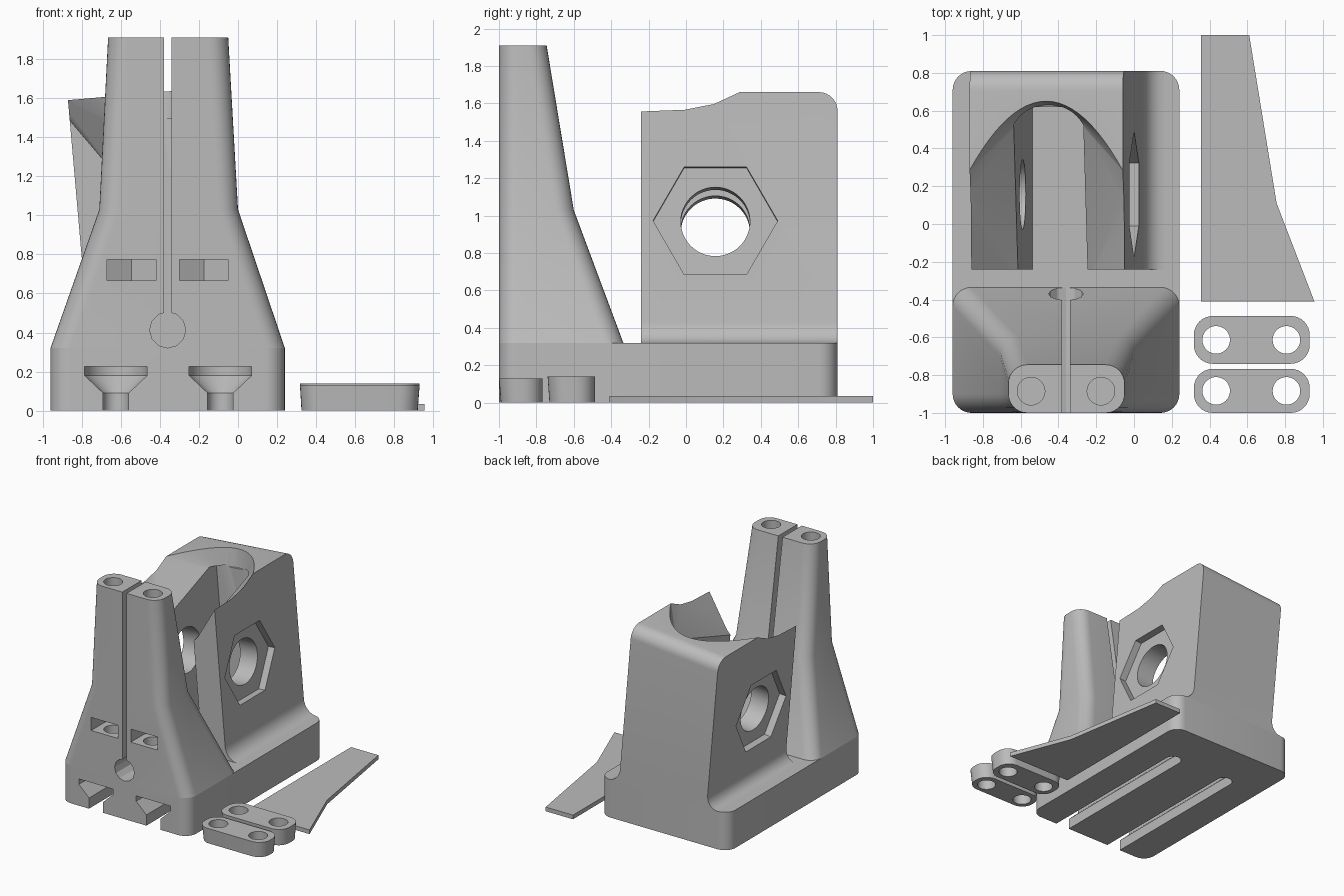
import bpy, bmesh, math
from mathutils import Matrix, Vector

if "Cube" in bpy.data.objects:
    bpy.data.objects.remove(bpy.data.objects["Cube"], do_unlink=True)

grey = bpy.data.materials.new("plain grey")
grey.use_nodes = True
grey.diffuse_color = (0.5, 0.5, 0.5, 1)
grey.node_tree.nodes["Principled BSDF"].inputs["Base Color"].default_value = (0.5, 0.5, 0.5, 1)


def finish(name, bm, matrix=None):
    if matrix:
        bm.transform(matrix)
    bmesh.ops.recalc_face_normals(bm, faces=bm.faces)
    mesh = bpy.data.meshes.new(name)
    bm.to_mesh(mesh)
    bm.free()
    mesh.materials.append(grey)
    ob = bpy.data.objects.new(name, mesh)
    bpy.context.collection.objects.link(ob)
    return ob


def loft(rings):
    """Closed solid through rings that have equal point counts."""
    bm = bmesh.new()
    loops = [[bm.verts.new(p) for p in ring] for ring in rings]
    n = len(loops[0])
    for a, b in zip(loops, loops[1:]):
        for i in range(n):
            bm.faces.new((a[i], a[(i + 1) % n], b[(i + 1) % n], b[i]))
    bm.faces.new(loops[0])
    bm.faces.new(loops[-1])
    return bm


def rounded(x0, x1, y0, y1, z, r=0.1, steps=8):
    ring = []
    corners = [(x1 - r, y1 - r), (x0 + r, y1 - r), (x0 + r, y0 + r), (x1 - r, y0 + r)]
    for k, (cx, cy) in enumerate(corners):
        for i in range(steps + 1):
            a = math.pi / 2 * (k + i / steps)
            ring.append((cx + r * math.cos(a), cy + r * math.sin(a), z))
    return ring


def rod(radius, length, center, axis="Z", sides=40, matrix=None, turn=0.0):
    bm = bmesh.new()
    bmesh.ops.create_cone(bm, cap_ends=True, segments=sides, radius1=radius,
                          radius2=radius, depth=length)
    spin = {"X": Matrix.Rotation(math.pi / 2, 4, "Y"),
            "Y": Matrix.Rotation(math.pi / 2, 4, "X"), "Z": Matrix()}[axis]
    bm.transform(Matrix.Translation(center) @ spin @ Matrix.Rotation(turn, 4, "Z"))
    return finish("cutter", bm, matrix)


def box(x0, x1, y0, y1, z0, z1, matrix=None):
    outline = [(x0, y0), (x1, y0), (x1, y1), (x0, y1)]
    return finish("cutter", loft([[(x, y, z) for x, y in outline] for z in (z0, z1)]), matrix)


def cut(ob, cutters):
    bpy.context.view_layer.objects.active = ob
    for c in cutters:
        mod = ob.modifiers.new("cut", "BOOLEAN")
        mod.operation, mod.solver, mod.object = "DIFFERENCE", "EXACT", c
        bpy.ops.object.modifier_apply(modifier=mod.name)
        bpy.data.objects.remove(c, do_unlink=True)


parts = []

# Base with two undercut bolt slots running in from the front
base = finish("mount_base", loft([rounded(-0.96, 0.24, -1, 0.81, z) for z in (0, 0.32)]))


def bolt_slot(cx):
    rings = []
    for r, z in ((0.065, -0.1), (0.065, 0.09), (0.16, 0.18), (0.16, 0.225)):
        arc = [(cx + r * math.cos(math.pi * i / 16), 0.38 + r * math.sin(math.pi * i / 16), z)
               for i in range(17)]
        rings.append(arc + [(cx - r, -1.1, z), (cx + r, -1.1, z)])
    return finish("cutter", loft(rings))


cut(base, [bolt_slot(x) for x in (-0.625, -0.09)])
parts.append(base)

# Tapered split post
post = finish("clamp_post", loft([
    rounded(-0.96, 0.24, -1, -0.335, 0.32),
    rounded(-0.71, 0.0, -1, -0.6, 1.03),
    rounded(-0.665, -0.05, -1, -0.745, 1.91)]))
post_cuts = [box(-0.38, -0.34, -1.1, -0.2, 0.42, 2),
             rod(0.092, 1, (-0.36, -0.7, 0.413), "Y", 12)]
for x in (-0.545, -0.175):
    # nut pocket: hexagon with its point at the back, open at the front
    outline = [(x - 0.125, -1.1), (x + 0.125, -1.1), (x + 0.125, -0.813),
               (x, -0.741), (x - 0.125, -0.813)]
    post_cuts.append(finish("cutter", loft([[(a, b, z) for a, b in outline]
                                            for z in (0.665, 0.775)])))
    post_cuts.append(rod(0.073, 1.5, (x, -0.885, 1.25)))
cut(post, post_cuts)
parts.append(post)

# Leaning rear block, flared onto the base on both sides
lean = Matrix.Translation((-0.465, 0, 1.625)) @ Matrix.Rotation(math.radians(-5), 4, "Y")
half = 0.407
slope = math.tan(math.radians(5))
profile = []
for side in (1, -1):
    top = lean @ Vector((side * half, 0, 0))
    flare = []
    for i in range(9):
        a = math.pi / 2 * i / 8
        z = 0.43 - 0.11 * math.sin(a)
        face_x = top.x + (top.z - z) * slope
        flare.append((face_x + side * 0.1 * (1 - math.cos(a)), z))
    run = [(top.x, top.z)] + flare
    profile += run if side > 0 else run[::-1]
bm = loft([[(x, y, z) for x, z in profile] for y in (-0.24, 0.81)])
edge = [e for e in bm.edges if all(v.co.y > 0.8 and v.co.z > 1.5 for v in e.verts)]
bmesh.ops.bevel(bm, geom=edge, offset=0.1, segments=8, profile=0.5, affect="EDGES")
block = finish("rear_block", bm)

# Funnel cutter: flared mouth narrowing into the channel
bm = bmesh.new()
points = []
for i in range(-12, 13):
    x = 0.41 * i / 12
    y = 0.65 - 0.37 * (x / 0.41) ** 2
    points += [(x, y, 0), (x, y, 0.3)]
    a = math.pi / 2 * i / 12
    points.append((0.185 * math.sin(a), 0.48 + 0.15 * math.cos(a), -0.15))
for s in (-1, 1):
    points += [(s * 0.185, -0.3, -0.42), (s * 0.41, -0.3, -0.102), (s * 0.41, -0.3, 0.3),
               (s * 0.41, 0, -0.09), (s * 0.41, 0.15, -0.06)]
for p in points:
    bm.verts.new(p)
hull = bmesh.ops.convex_hull(bm, input=bm.verts)
bmesh.ops.delete(bm, geom=[g for g in hull["geom_interior"] if isinstance(g, bmesh.types.BMVert)],
                 context="VERTS")
funnel = finish("cutter", bm, lean)

pivot_y, pivot_z = 0.157, -0.69
block_cuts = [box(-0.185, 0.185, -0.4, 0.62, -1.5, -0.14, lean), funnel,
              rod(0.185, 2, (0, pivot_y, pivot_z), "X", 48, lean)]
for s in (-1, 1):
    block_cuts.append(rod(0.333, 0.2, (s * (half + 0.04), pivot_y, pivot_z), "X", 6, lean))
cut(block, block_cuts)
parts.append(block)

# Two loose clamp bars with bolt holes
for name, y0, y1, h in (("rear_clamp_bar", -0.74, -0.487, 0.14),
                        ("front_clamp_bar", -1, -0.767, 0.13)):
    bar = finish(name, loft([rounded(0.325, 0.92, y0 + 0.01, y1, 0),
                             rounded(0.317, 0.93, y0, y1, h)]))
    cut(bar, [rod(0.073, 1, (x, (y0 + y1) / 2, 0)) for x in (0.435, 0.807)])
    parts.append(bar)

# Thin flat wedge
outline = [(0.355, 1), (0.61, 1), (0.755, 0.11), (0.955, -0.41), (0.355, -0.41)]
parts.append(finish("wedge_plate", loft([[(x, y, z) for x, y in outline] for z in (0, 0.035)])))

# Smooth the rounded faces, keep hard edges
bpy.ops.object.select_all(action="DESELECT")
for ob in parts:
    ob.select_set(True)
bpy.context.view_layer.objects.active = parts[0]
bpy.ops.object.shade_smooth_by_angle(angle=math.radians(25))
